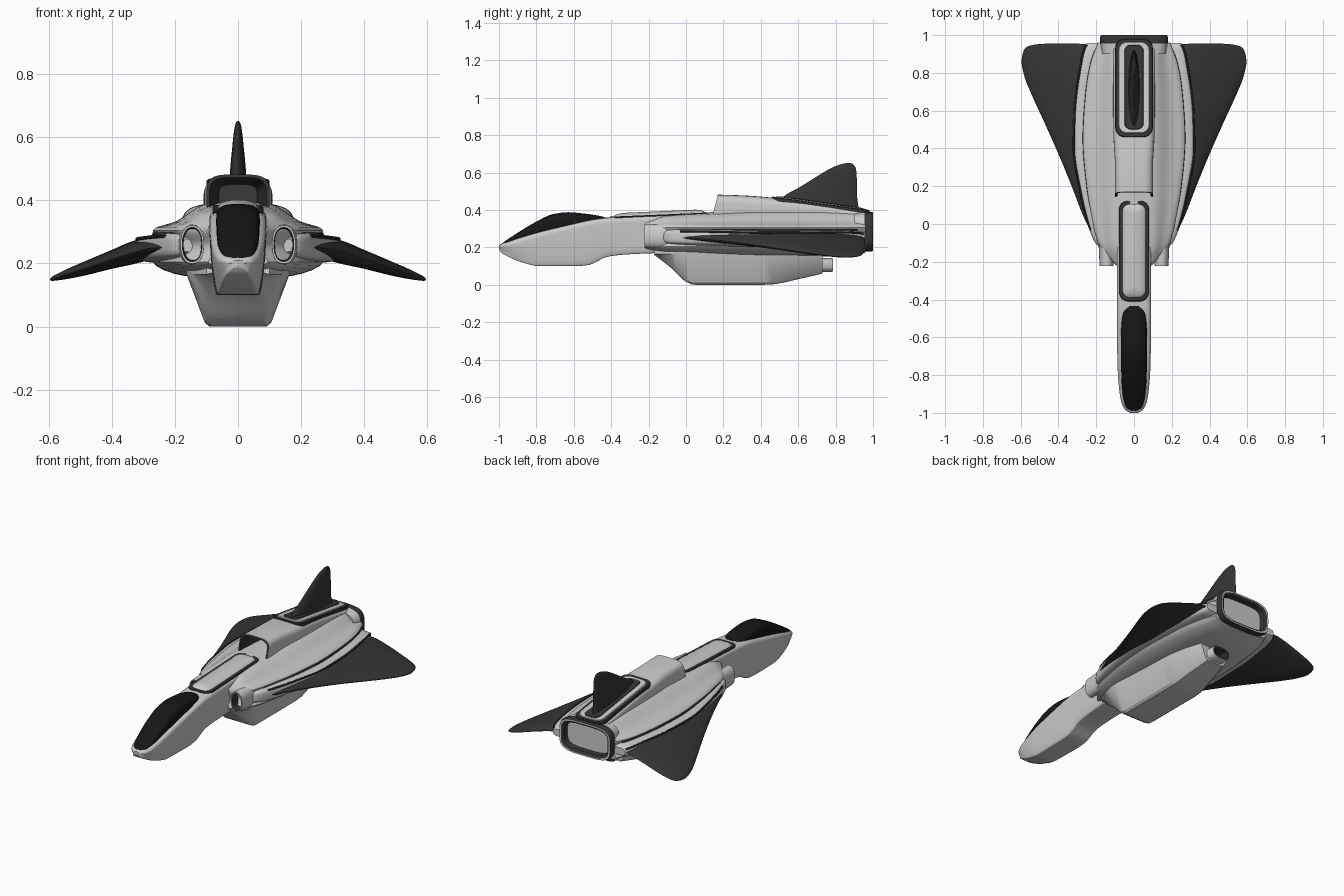
import bpy, bmesh, math

if "Cube" in bpy.data.objects:
    bpy.data.objects.remove(bpy.data.objects["Cube"])


def material(name, v):
    m = bpy.data.materials.new(name)
    m.diffuse_color = (v, v, v, 1)
    m.use_nodes = True
    m.node_tree.nodes["Principled BSDF"].inputs["Base Color"].default_value = m.diffuse_color
    return m


DARK = material("dark_grey", 0.035)
BLACK = material("canopy_black", 0.008)


def smooth(pts, k):
    """Monotone cubic through points, k steps per span (no overshoot)."""
    n, dim, out = len(pts), len(pts[0]), []

    def tangent(i, c):
        if i in (0, n - 1):
            j = min(i, n - 2)
            return pts[j + 1][c] - pts[j][c]
        a, b = pts[i][c] - pts[i - 1][c], pts[i + 1][c] - pts[i][c]
        return 2 * a * b / (a + b) if a * b > 0 else 0
    for i in range(n - 1):
        for s in range(k):
            t = s / k
            h = (2*t**3 - 3*t*t + 1, t**3 - 2*t*t + t, 3*t*t - 2*t**3, t**3 - t*t)
            out.append(tuple(h[0] * pts[i][c] + h[1] * tangent(i, c) + h[2] * pts[i + 1][c]
                             + h[3] * tangent(i + 1, c) for c in range(dim)))
    return out + [tuple(pts[-1])]


def loft(name, rings, mat=None, mirror=False, dark_from=None, light=(), angle=40):
    """Skin equal-length rings and cap both ends; segments from dark_from on are dark."""
    bm = bmesh.new()
    vs = [[bm.verts.new(p) for p in r] for r in rings]
    n = len(rings[0])
    for i in range(len(vs) - 1):
        for j in range(n):
            k = (j + 1) % n
            f = bm.faces.new((vs[i][j], vs[i][k], vs[i + 1][k], vs[i + 1][j]))
            f.material_index = int(dark_from is not None and i >= dark_from and i not in light)
    bm.faces.new(vs[0])
    bm.faces.new(vs[-1]).material_index = int(dark_from is not None)
    bmesh.ops.recalc_face_normals(bm, faces=bm.faces)
    me = bpy.data.meshes.new(name)
    bm.to_mesh(me)
    bm.free()
    ob = bpy.data.objects.new(name, me)
    bpy.context.collection.objects.link(ob)
    if dark_from is not None:
        me.materials.append(None)
        me.materials.append(DARK)
    elif mat:
        me.materials.append(mat)
    bpy.ops.object.select_all(action='DESELECT')
    ob.select_set(True)
    bpy.context.view_layer.objects.active = ob
    bpy.ops.object.shade_smooth_by_angle(angle=math.radians(angle))
    if mirror:
        ob.modifiers.new("Mirror", 'MIRROR')
    return ob


def oval(y, cx, cz, hx, hz, p=2.0, n=48):
    """Superellipse ring in the xz plane."""
    r = []
    for i in range(n):
        c, s = math.cos(2 * math.pi * i / n), math.sin(2 * math.pi * i / n)
        r.append((cx + hx * math.copysign(abs(c) ** (2 / p), c), y,
                  cz + hz * math.copysign(abs(s) ** (2 / p), s)))
    return r


def section(y, half, k=4):
    """Closed symmetric ring from a half profile running top centre to bottom centre."""
    h = smooth(half, k)
    return [(x, y, z) for x, z in h] + [(-x, y, z) for x, z in h[-2:0:-1]]


def plate(name, y0, y1, hx, r, za, zb, dome=0.0, mat=None):
    """Rounded plate lying on a sloped surface, optionally domed."""
    hy, cy, rings = (y1 - y0) / 2, (y0 + y1) / 2, []
    for d, dz in [(0, -.035), (0, -.004), (.004, 0)] + [(hx * q, dome * (1 - (1 - q) ** 2)) for q in (.2, .4, .6, .8, .92)]:
        rr, ring = max(r - d, .003), []
        for q, (sx, sy) in enumerate(((1, 1), (-1, 1), (-1, -1), (1, -1))):
            for i in range(7):
                a = math.pi / 2 * (q + i / 6)
                x = sx * (hx - d - rr) + rr * math.cos(a)
                y = cy + sy * (hy - d - rr) + rr * math.sin(a)
                ring.append((x, y, za + (zb - za) * (y - y0) / (y1 - y0) + dz))
        rings.append(ring)
    return loft(name, rings, mat)


# nose and neck: y, half width, bottom half width, top, bottom
NOSE = [(-1, .02, .015, .21, .188), (-.985, .045, .035, .22, .17), (-.94, .068, .05, .236, .145),
        (-.86, .08, .06, .262, .115), (-.78, .086, .066, .285, .1), (-.6, .09, .07, .328, .1),
        (-.52, .09, .07, .346, .106), (-.42, .09, .072, .36, .15), (-.32, .09, .075, .366, .162),
        (-.1, .09, .08, .375, .17), (.15, .09, .08, .38, .17)]
loft("nose_and_neck", [section(y, [(0, t), (w * .8, t - .003), (w, t - .025 * min(1, w / .08)),
                                   (w * .97, t * .6 + b * .4), (wb * 1.04, b + .015), (wb * .9, b), (0, b)])
                       for y, w, wb, t, b in smooth(NOSE, 4)])

# canopy: y, half width, top, bottom
CANOPY = [(-.993, .016, .214, .2), (-.97, .042, .232, .205), (-.9, .06, .278, .22), (-.8, .067, .338, .25),
          (-.71, .069, .378, .27), (-.63, .069, .388, .29), (-.54, .067, .38, .31),
          (-.47, .057, .37, .325), (-.435, .025, .362, .34)]
loft("canopy", [oval(y, 0, (t + b) / 2, w, (t - b) / 2, 3.2) for y, w, t, b in smooth(CANOPY, 4)], BLACK)

# main body: y, edge half width, top, bottom
BODY = [(-.22, .095, .345, .18), (-.1, .19, .375, .165), (.05, .225, .385, .16), (.2, .25, .39, .155),
        (.45, .27, .4, .15), (.7, .255, .4, .15), (.85, .23, .395, .155), (.96, .19, .385, .172)]
body_line = smooth(BODY, 5)
loft("main_body", [section(y, [(0, t), (min(.1, e * .6), t - .01), (min(.1, e * .6) * .45 + e * .55, .335),
                               (e, .305), (e - .03, .255), (e, .205), (e * .62, b + .01), (0, b)])
                   for y, e, t, b in body_line])

# belly: y, top half width, bottom half width, bottom height
BELLY = [(-.17, .1, .07, .16), (-.08, .14, .085, .09), (.0, .16, .095, .016), (.05, .163, .1, 0),
         (.42, .163, .1, 0), (.6, .145, .085, .03), (.73, .11, .065, .06)]
loft("belly", [section(y, [(0, .2), (w, .2), (w, .165), (wb + .005, b + .012), (wb - .01, b), (0, b)], 1)
               for y, w, wb, b in smooth(BELLY, 4)], angle=30)

# small lower exhaust
loft("lower_exhaust", [oval(y, 0, .106, hx, hz, 3) for y, hx, hz in
                       [(.6, .065, .04), (.78, .06, .037), (.785, .057, .034), (.785, .046, .024), (.7, .04, .02)]],
     dark_from=2)

# dorsal hump with forward intake: y, half width, top
HUMP = [(.96, .11, .39), (.8, .11, .42), (.6, .11, .452), (.45, .108, .467), (.3, .1, .478), (.17, .1, .482)]
rings = [oval(y, 0, (t + .33) / 2, w, (t - .33) / 2, 4) for y, w, t in smooth(HUMP, 4)]
outer = len(rings) - 1
rings += [oval(.17, 0, .406, .09, .066, 4), oval(.24, 0, .406, .08, .056, 4), oval(.36, 0, .41, .06, .04, 4)]
for r in rings[outer - 2:]:
    r[:] = [(x, y + (z - .48) * .25, z) for x, y, z in r]
loft("dorsal_intake", rings, dark_from=outer)

# rear exhaust
loft("rear_exhaust", [oval(y, 0, .284, hx, hz, 4) for y, hx, hz in
                      [(.9, .17, .1), (.955, .178, .106), (.985, .181, .107), (1, .175, .103),
                       (1, .165, .093), (.99, .152, .082), (.9, .135, .07), (.75, .1, .05)]],
     dark_from=1, light=(3,))

# side intakes
loft("side_intake", [oval(y, x, .26, hx, hz, 2.3) for y, x, hx, hz in
                     [(.02, .15, .045, .07), (-.12, .147, .04, .064), (-.222, .145, .037, .061),
                      (-.222, .145, .031, .054), (-.1, .145, .026, .045)]],
     dark_from=3, mirror=True)

# wing root fairings: y, outer edge, centre height, half thickness
FAIRING = [(-.13, .175, .257, .02), (-.1, .205, .257, .035), (0, .247, .255, .042), (.2, .295, .25, .044),
           (.4, .325, .246, .044), (.6, .32, .246, .044), (.8, .295, .25, .042), (.92, .27, .25, .036),
           (.957, .25, .252, .022)]
fair_line = smooth(FAIRING, 4)
loft("wing_root_fairing", [oval(y, (e + .13) / 2, z, (e - .13) / 2, t, 3.5) for y, e, z, t in fair_line], mirror=True)

# wings: x, leading y, trailing y, centre height, half thickness
WING = [(.2, -.1, .945, .253, .036), (.27, .045, .953, .249, .038), (.33, .2, .956, .235, .037),
        (.4, .37, .956, .213, .03), (.48, .55, .954, .186, .023), (.54, .68, .947, .167, .016),
        (.575, .765, .932, .156, .01), (.59, .82, .9, .151, .006), (.595, .85, .87, .149, .002)]


def foil(a, b, t, p=1.8, n=32):
    """Lens section as (chord position, offset) pairs."""
    out = []
    for i in range(n):
        c, s = math.cos(2 * math.pi * i / n), math.sin(2 * math.pi * i / n)
        out.append(((a + b) / 2 + (b - a) / 2 * c, math.copysign(t * abs(s) ** (2 / p), s)))
    return out


loft("wing", [[(x, y, z + o) for y, o in foil(a, b, t)] for x, a, b, z, t in smooth(WING, 4)], DARK, mirror=True)

# dark seams along the body edge and the fairing edge
for name, path in (("body_edge_seam", [(e - .004, y, .293) for y, e, t, b in body_line if -.05 < y < .93]),
                   ("fairing_edge_seam", [(e - .006, y, z + t * .72) for y, e, z, t in fair_line if -.05 < y < .95])):
    loft(name, [[(x + .006 * math.cos(a * math.pi / 4), y, z + .006 * math.sin(a * math.pi / 4)) for a in range(8)]
                for x, y, z in path], DARK, mirror=True)

# neck panel
plate("neck_panel_border", -.41, .125, .08, .05, .364, .386, 0, DARK)
plate("neck_panel", -.39, .105, .062, .04, .368, .39, .014)

# fin base plates
plate("fin_base_border", .46, .98, .1, .05, .472, .4, 0, DARK)
plate("fin_base", .48, .965, .083, .045, .474, .405)
plate("fin_socket", .5, .95, .052, .035, .474, .41, 0, DARK)

# tail fin: z, leading y, trailing y, half thickness
FIN = [(.4, .48, .925, .032), (.47, .52, .915, .027), (.52, .605, .914, .023), (.57, .685, .913, .018),
       (.61, .75, .91, .014), (.635, .8, .902, .01), (.647, .838, .89, .006), (.651, .86, .878, .002)]
loft("tail_fin", [[(o, y, z) for y, o in foil(a, b, t)] for z, a, b, t in smooth(FIN, 4)], DARK)
